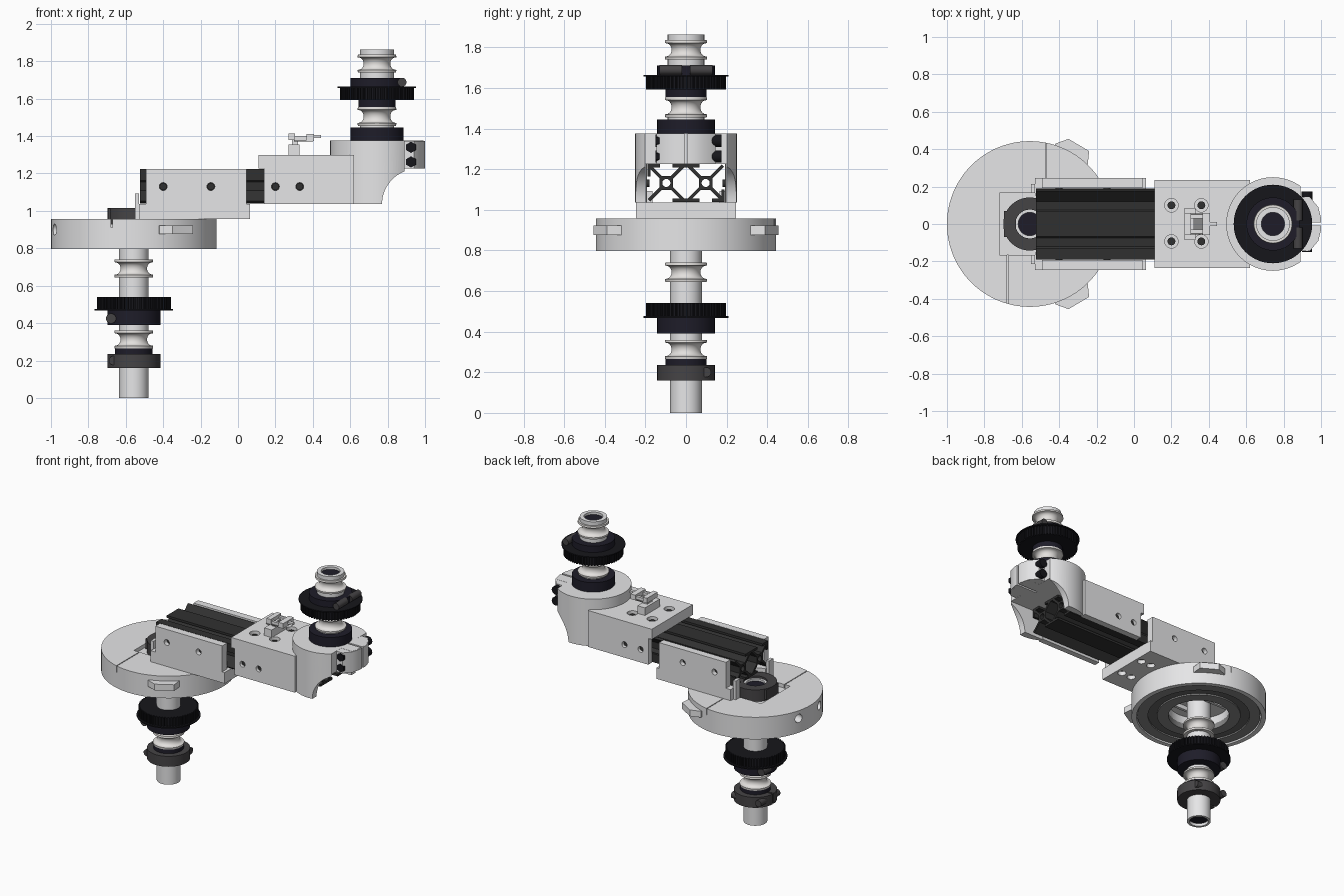
import bpy, bmesh, math
from mathutils import Matrix, Vector

if "Cube" in bpy.data.objects:
    bpy.data.objects.remove(bpy.data.objects["Cube"])

def mat(name, c):
    m = bpy.data.materials.new(name)
    m.diffuse_color = (*c, 1)
    m.use_nodes = True
    m.node_tree.nodes["Principled BSDF"].inputs["Base Color"].default_value = m.diffuse_color
    return m

LIGHT = mat("light_grey", (0.79, 0.79, 0.80))
STEEL = mat("bearing_steel", (0.77, 0.75, 0.73))
MID = mat("mid_grey", (0.25, 0.25, 0.25))
GROOVE = mat("groove_grey", (0.13, 0.13, 0.13))
COLLAR = mat("collar_grey", (0.06, 0.057, 0.06))
DARK = mat("extrusion_black", (0.03, 0.03, 0.03))
NAVY = mat("navy_black", (0.013, 0.012, 0.022))
BLACK = mat("pulley_black", (0.008, 0.008, 0.011))
AX, BX = -0.557, 0.743          # the two shaft axes

def finish(name, bm, material):
    bmesh.ops.recalc_face_normals(bm, faces=bm.faces)
    me = bpy.data.meshes.new(name)
    bm.to_mesh(me)
    bm.free()
    ob = bpy.data.objects.new(name, me)
    bpy.context.collection.objects.link(ob)
    if material:
        me.materials.append(material)
    return ob

def boxes(name, material, *spans):
    """Each span is x0, x1, y0, y1, z0, z1."""
    bm = bmesh.new()
    for x0, x1, y0, y1, z0, z1 in spans:
        m = Matrix.Translation(((x0+x1)/2, (y0+y1)/2, (z0+z1)/2)) @ Matrix.Diagonal((x1-x0, y1-y0, z1-z0, 1))
        bmesh.ops.create_cube(bm, size=1, matrix=m)
    return finish(name, bm, material)

def rods(name, material, r, *ends, n=24):
    """Cylinders between pairs of points."""
    bm = bmesh.new()
    for a, b in ends:
        a, b = Vector(a), Vector(b)
        m = Matrix.Translation((a+b)/2) @ (b-a).to_track_quat('Z', 'Y').to_matrix().to_4x4()
        bmesh.ops.create_cone(bm, cap_ends=True, segments=n, radius1=r, radius2=r, depth=(b-a).length, matrix=m)
    return finish(name, bm, material)

def prism(name, material, pts, z0, z1):
    bm = bmesh.new()
    f = bm.faces.new([bm.verts.new((x, y, z0)) for x, y in pts])
    g = bmesh.ops.extrude_face_region(bm, geom=[f])
    bmesh.ops.translate(bm, vec=(0, 0, z1-z0), verts=[v for v in g["geom"] if isinstance(v, bmesh.types.BMVert)])
    return finish(name, bm, material)

def lathe(name, material, x, prof, n=64):
    """Closed ring profile of (radius, z) turned about the axis at x."""
    bm = bmesh.new()
    rows = [[bm.verts.new((x + r*math.cos(2*math.pi*i/n), r*math.sin(2*math.pi*i/n), z)) for i in range(n)]
            for r, z in prof]
    for a, b in zip(rows, rows[1:] + rows[:1]):
        for i in range(n):
            j = (i+1) % n
            bm.faces.new((a[i], a[j], b[j], b[i]))
    return finish(name, bm, material)

def ring(name, material, x, r0, r1, z0, z1):
    return lathe(name, material, x, [(r0, z0), (r1, z0), (r1, z1), (r0, z1)])

def cut(ob, *cutters):
    for c in cutters:
        c.hide_render = True
        m = ob.modifiers.new("cut", 'BOOLEAN')
        m.operation, m.solver, m.object = 'DIFFERENCE', 'EXACT', c
        bpy.context.view_layer.objects.active = ob
        bpy.ops.object.modifier_apply(modifier=m.name)
        bpy.data.objects.remove(c)

def grooved_bearing(name, x, z0, z1):
    """Concave waist between two rims, narrower than the shaft."""
    h = z1 - z0
    prof = [(0.06, z0), (0.102, z0), (0.104, z0+0.14*h)]
    for i in range(13):
        t = math.pi*i/12
        prof.append((0.098-0.027*math.sin(t), z0+h*(0.5-0.34*math.cos(t))))
    lathe(name, STEEL, x, prof + [(0.104, z1-0.14*h), (0.102, z1), (0.06, z1)])

def pulley(name, x, z0, z1, flange_z):
    pts = []
    for i in range(60):
        for k, r in ((0, 0.198), (0.5, 0.198), (0.55, 0.188), (0.95, 0.188)):
            a = 2*math.pi*(i+k)/60
            pts.append((x + r*math.cos(a), r*math.sin(a)))
    prism(name, BLACK, pts, z0, z1)
    ring(name + "_flange", BLACK, x, 0.07, 0.21, flange_z-0.004, flange_z+0.004)

# lower shaft stack, shaft in segments between the bearings
for i, (z0, z1) in enumerate(((0, 0.265), (0.36, 0.645), (0.74, 1.0))):
    ring(f"lower_shaft_{i}", LIGHT, AX, 0.062, 0.078, z0, z1)
rods("lower_shaft_core", NAVY, 0.064, ((AX, 0, 0.02), (AX, 0, 0.985)))
lower_collar = ring("lower_collar", COLLAR, AX, 0.07, 0.142, 0.16, 0.235)
cut(lower_collar, boxes("slit", None, (AX-0.16, AX-0.07, -0.006, 0.006, 0.1, 0.3)))
rods("lower_collar_screw", COLLAR, 0.024, ((AX-0.11, -0.095, 0.2), (AX-0.11, 0.125, 0.2)))
rods("lower_collar_side_screw", COLLAR, 0.024, ((AX+0.02, 0.1, 0.2), (AX+0.11, 0.1, 0.2)))
ring("lower_spacer", NAVY, AX, 0.07, 0.1, 0.235, 0.265)
grooved_bearing("lower_bearing", AX, 0.265, 0.36)
ring("lower_pulley_hub", NAVY, AX, 0.07, 0.142, 0.39, 0.472)
rods("lower_hub_screws", COLLAR, 0.027, ((AX-0.122, -0.11, 0.425), (AX-0.122, -0.02, 0.425)),
     ((AX-0.122, 0.02, 0.425), (AX-0.122, 0.11, 0.425)))
pulley("lower_pulley", AX, 0.472, 0.54, 0.472)
grooved_bearing("upper_lower_bearing", AX, 0.645, 0.74)

# round base disk with recesses, slits and side holes
disk = lathe("base_disk", LIGHT, AX, [(0.078, 0.957), (0.443, 0.957), (0.443, 0.797), (0.41, 0.797), (0.41, 0.84),
             (0.2, 0.84), (0.2, 0.9), (0.078, 0.9)], 96)
side_holes = []
for a in (165, 197):
    d = Vector((math.cos(math.radians(a)), math.sin(math.radians(a)), 0))
    c = Vector((AX, 0, 0.9))
    side_holes.append(rods("hole", None, 0.03, (c+d*0.36, c+d*0.5)))
cut(disk, boxes("pocket", None, (-0.72, -0.4, -0.165, 0.165, 0.93, 1.0)),
    boxes("slit", None, (-0.474, -0.468, 0.165, 0.46, 0.91, 1.0)),
    boxes("slit", None, (-0.678, -0.672, -0.46, -0.165, 0.91, 1.0)), *side_holes)
ring("turntable_outer_ring", MID, AX, 0.335, 0.405, 0.805, 0.845)
ring("turntable_groove_ring", GROOVE, AX, 0.275, 0.335, 0.815, 0.845)
ring("turntable_inner_ring", MID, AX, 0.2, 0.275, 0.805, 0.845)
boxes("turntable_ribs", LIGHT, (AX-0.16, AX+0.16, 0.085, 0.105, 0.87, 0.905), (AX-0.16, AX+0.16, -0.105, -0.085, 0.87, 0.905))
for s, side in ((1, "back"), (-1, "front")):
    prism("disk_lug_" + side, LIGHT, [(x, s*y) for x, y in
          ((-0.43, 0.40), (-0.42, 0.43), (-0.35, 0.455), (-0.24, 0.39), (-0.25, 0.29), (-0.3, 0.3))], 0.877, 0.922)
ring("disk_shaft_collar", COLLAR, AX, 0.077, 0.142, 0.93, 1.015)
boxes("shaft_collar_clamp", COLLAR, (-0.695, -0.63, -0.07, 0.07, 0.94, 1.012))

# U-shaped carrier holding the extrusion
carrier = boxes("carrier_bracket", LIGHT, (-0.53, 0.065, -0.245, 0.245, 0.957, 1.225))
cut(carrier, boxes("channel", None, (-0.6, 0.1, -0.193, 0.193, 1.037, 1.3)),
    boxes("wall_ends", None, (-0.6, -0.492, -0.3, 0.3, 1.037, 1.3), (0.045, 0.1, -0.3, 0.3, 1.037, 1.3)),
    rods("collar_gap", None, 0.155, ((AX, 0, 0.9), (AX, 0, 1.1)), n=48),
    rods("holes", None, 0.021, *[((x, -0.3, 1.13), (x, 0.3, 1.13)) for x in (-0.4, -0.145)]),
    rods("floor_holes", None, 0.028, *[((x, y, 0.9), (x, y, 0.985)) for x in (-0.06, 0.02) for y in (-0.1, 0.1)]))
boxes("carrier_end_tabs", LIGHT, (-0.55, -0.528, 0.165, 0.215, 0.955, 1.093), (-0.55, -0.528, -0.215, -0.165, 0.955, 1.093))

# double T-slot extrusion: strips, cores and diagonal webs
ZC, H, T, L = 1.132, 0.093, 0.016, 0.062
X0, X1 = -0.525, 0.71
spans = []
for s in (-1, 1):
    z0, z1 = sorted((ZC + s*H, ZC + s*(H-T)))
    spans += [(X0, X1, -0.067, 0.067, z0, z1), (X0, X1, 0.19-L, 0.19, z0, z1), (X0, X1, -0.19, L-0.19, z0, z1)]
    ya, yb = sorted((s*0.19, s*(0.19-T)))
    spans += [(X0, X1, ya, yb, ZC+H-L, ZC+H), (X0, X1, ya, yb, ZC-H, ZC-H+L)]
    spans += [(X0, X1, s*0.097-0.034, s*0.097+0.034, ZC-0.034, ZC+0.034)]
extrusion = boxes("extrusion", DARK, *spans)
cut(extrusion, rods("bores", None, 0.02, *[((X0-0.1, y, ZC), (X1+0.1, y, ZC)) for y in (-0.097, 0.097)]))
bm = bmesh.new()
for yc in (-0.097, 0.097):
    for a in (45, 135, 225, 315):
        m = (Matrix.Translation(((X0+X1)/2, yc, ZC)) @ Matrix.Rotation(math.radians(a), 4, 'X')
             @ Matrix.Translation((0, 0.08, 0)) @ Matrix.Diagonal((X1-X0, 0.08, 0.016, 1)))
        bmesh.ops.create_cube(bm, size=1, matrix=m)
finish("extrusion_webs", bm, DARK)

# arm head: box and round clamp with hollow underside and swooping end
arm = boxes("arm_box", LIGHT, (0.11, 0.62, -0.235, 0.235, 1.036, 1.3))
cut(arm, boxes("channel", None, (0, 0.9, -0.194, 0.194, 1.0, 1.226)),
    boxes("wall_ends", None, (0, 0.138, -0.3, 0.3, 1.0, 1.226)),
    rods("holes", None, 0.021, *[((x, -0.3, 1.13), (x, 0.3, 1.13)) for x in (0.2, 0.33)]),
    rods("top_holes", None, 0.036, *[((x, y, 1.26), (x, y, 1.4)) for x in (0.2, 0.36) for y in (-0.093, 0.1)]))
rods("arm_top_screws", DARK, 0.021, *[((x, y, 1.24), (x, y, 1.285)) for x in (0.2, 0.36) for y in (-0.093, 0.1)])
rods("side_screws", DARK, 0.019, *[((x, s*0.18, 1.13), (x, s*0.215, 1.13))
     for x in (-0.4, -0.145, 0.2, 0.33) for s in (-1, 1)])
head = rods("clamp_head", LIGHT, 0.25, ((BX, 0, 1.036), (BX, 0, 1.376)), n=96)
cut(head, boxes("channel", None, (0.4, 1.1, -0.2, 0.2, 1.0, 1.2255)),
    rods("swoop", None, 0.19, ((0.96, -0.4, 1.035), (0.96, 0.4, 1.035)), n=64),
    boxes("swoop_end", None, (0.96, 1.3, -0.4, 0.4, 0.9, 1.2251)),
    boxes("trim", None, (0.89, 1.1, 0.09, 0.4, 1.0, 1.5), (0.89, 1.1, -0.4, -0.09, 1.0, 1.5)))
lug = prism("clamp_lug", LIGHT, [(0.87, -0.145), (0.94, -0.145), (0.985, -0.09), (1.0, -0.03), (1.0, 0.03),
            (0.985, 0.09), (0.94, 0.145), (0.87, 0.145)], 1.226, 1.375)
for ob in (head, lug):
    cut(ob, boxes("slit", None, (0.84, 1.1, -0.007, 0.007, 1.2, 1.5)))
rods("clamp_bolts", BLACK, 0.03, *[((0.925, 0.1, z), (0.925, 0.175, z)) for z in (1.262, 1.34)])
rods("clamp_nuts", BLACK, 0.03, *[((0.925, -0.151, z), (0.925, -0.1, z)) for z in (1.262, 1.34)], n=6)

# small limit switch on the arm
boxes("switch_body", LIGHT, (0.27, 0.33, -0.085, 0.085, 1.295, 1.355), (0.29, 0.32, -0.03, 0.03, 1.35, 1.39),
      (0.27, 0.305, -0.06, 0.06, 1.378, 1.415), (0.3, 0.4, -0.05, -0.03, 1.38, 1.4), (0.3, 0.4, 0.03, 0.05, 1.38, 1.4),
      (0.365, 0.405, -0.06, 0.06, 1.375, 1.412), (0.4, 0.445, -0.012, 0.012, 1.39, 1.405))
boxes("switch_plate", MID, (0.3, 0.4, -0.055, 0.055, 1.372, 1.38))

# upper shaft stack
for i, (z0, z1) in enumerate(((1.23, 1.455), (1.555, 1.74), (1.835, 1.862))):
    ring(f"upper_shaft_{i}", LIGHT, BX, 0.062, 0.09, z0, z1)
rods("upper_shaft_core", NAVY, 0.065, ((BX, 0, 1.23), (BX, 0, 1.845)))
ring("upper_collar", NAVY, BX, 0.07, 0.142, 1.375, 1.445)
grooved_bearing("middle_bearing", BX, 1.455, 1.555)
ring("upper_spacer", NAVY, BX, 0.07, 0.1, 1.555, 1.592)
pulley("upper_pulley", BX, 1.592, 1.66, 1.66)
ring("upper_pulley_hub", NAVY, BX, 0.07, 0.142, 1.66, 1.71)
rods("upper_hub_screws", COLLAR, 0.024, ((0.877, -0.13, 1.688), (0.877, -0.02, 1.688)),
     ((0.877, 0.02, 1.688), (0.877, 0.13, 1.688)))
grooved_bearing("top_bearing", BX, 1.74, 1.835)

# smooth round faces, keep hard edges
for ob in bpy.context.scene.objects:
    ob.select_set(True)
bpy.ops.object.shade_smooth_by_angle(angle=math.radians(30))
